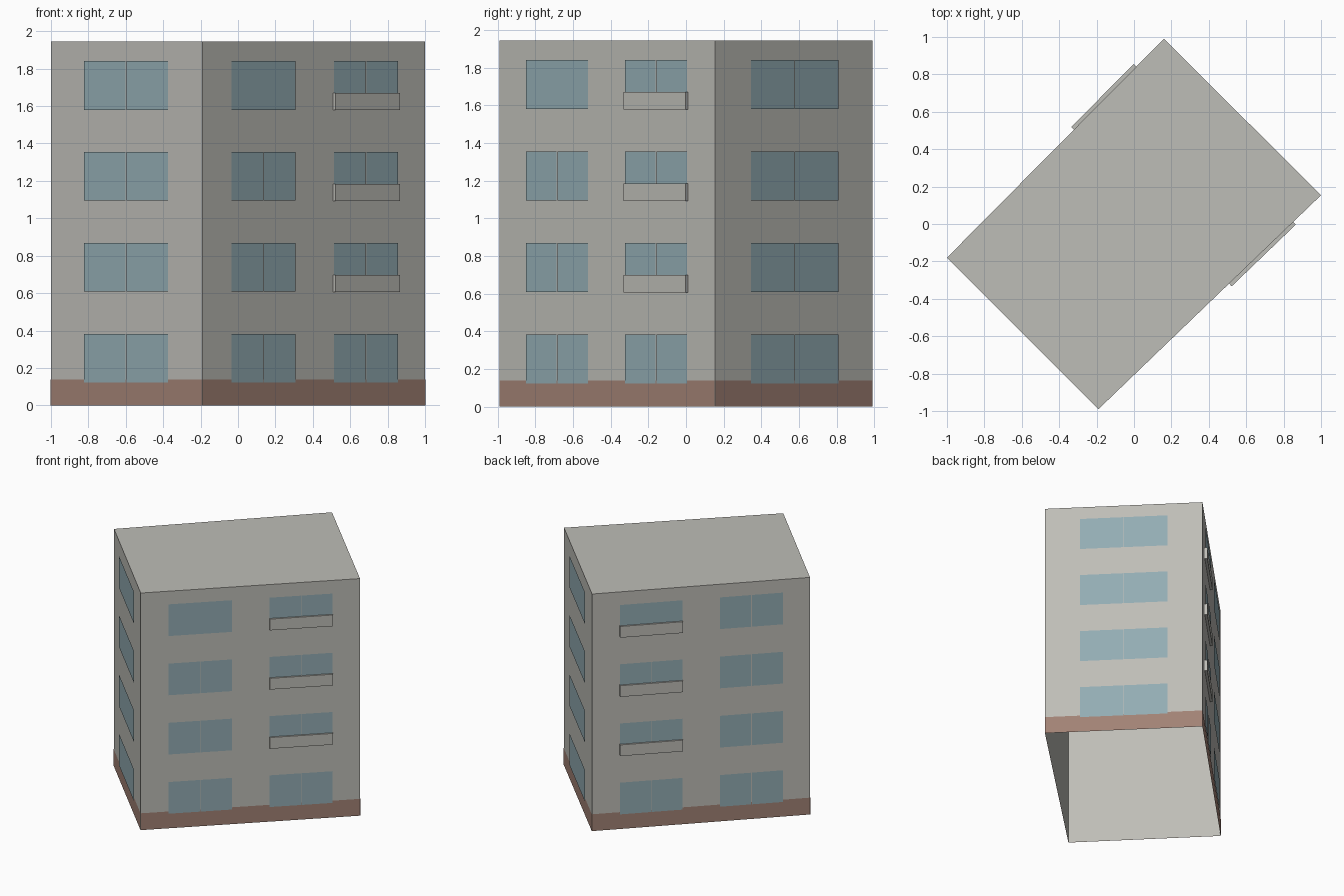
import bpy, bmesh
from mathutils import Vector

cube = bpy.data.objects.get("Cube")
if cube:
    bpy.data.objects.remove(cube, do_unlink=True)


def material(name, rgb):
    m = bpy.data.materials.new(name)
    m.use_nodes = True
    m.diffuse_color = (*rgb, 1)
    m.node_tree.nodes["Principled BSDF"].inputs["Base Color"].default_value = (*rgb, 1)
    return m


GREY = material("warm grey wall", (0.515, 0.509, 0.474))
BLUE = material("blue glass", (0.291, 0.413, 0.451))
BROWN = material("brown plinth", (0.361, 0.223, 0.178))

# Footprint corners, counter-clockwise, starting at the left end of the narrow front wall
CORNERS = [Vector(c) for c in ((-1, -0.18, 0), (-0.19, -0.99, 0), (1, 0.154, 0), (0.16, 0.99, 0))]
HEIGHT, FLOOR = 1.945, 0.486
SILL, WINDOW_H, RAIL_H = 0.122, 0.26, 0.09
GAP = 0.006


def make(name, bm, mat):
    mesh = bpy.data.meshes.new(name)
    bm.to_mesh(mesh)
    bm.free()
    mesh.materials.append(mat)
    bpy.context.collection.objects.link(bpy.data.objects.new(name, mesh))


def wall_point(side, t, z, out):
    """Point on a wall: t runs along it, out is the distance in front of it."""
    a, b = CORNERS[side], CORNERS[(side + 1) % 4]
    d = b - a
    normal = Vector((d.y, -d.x, 0)).normalized()
    return a + d * t + normal * out + Vector((0, 0, z))


def panel(bm, side, t0, t1, z0, z1, out):
    spots = ((t0, z0), (t1, z0), (t1, z1), (t0, z1))
    return bm.faces.new([bm.verts.new(wall_point(side, t, z, out)) for t, z in spots])


# Building shell: four walls and a flat roof, open below
bm = bmesh.new()
low = [bm.verts.new(c) for c in CORNERS]
top = [bm.verts.new(c + Vector((0, 0, HEIGHT))) for c in CORNERS]
for i in range(4):
    j = (i + 1) % 4
    bm.faces.new((low[i], low[j], top[j], top[i]))
bm.faces.new(top)
make("building_shell", bm, GREY)

# Plinth band round the foot of the walls
bm = bmesh.new()
for side in range(4):
    panel(bm, side, 0, 1, 0, 0.138, 0.002)
make("plinth_band", bm, BROWN)

# Windows: one wide column on the short walls, two on the long walls
SHORT, LONG = [(0.223, 0.778)], [(0.127, 0.415), (0.587, 0.875)]
SINGLE_PANE = {1: 0, 3: 0}      # top-floor column without a centre bar
BALCONY = {1: 1, 3: 0}          # column with balconies on each long wall

for side, wall in enumerate(("front_left", "front_right", "back_right", "back_left")):
    panes, rails = bmesh.new(), bmesh.new()
    length = (CORNERS[(side + 1) % 4] - CORNERS[side]).length
    half_bar = GAP / 2 / length
    for col, (t0, t1) in enumerate(LONG if side % 2 else SHORT):
        mid = (t0 + t1) / 2
        for floor in range(4):
            z = SILL + floor * FLOOR
            if floor == 3 and SINGLE_PANE.get(side) == col:
                panel(panes, side, t0, t1, z, z + WINDOW_H, 0.007)
            else:
                panel(panes, side, t0, mid - half_bar, z, z + WINDOW_H, 0.007)
                panel(panes, side, mid + half_bar, t1, z, z + WINDOW_H, 0.007)
            # Shallow balcony front covering the lower part of the window
            if floor and BALCONY.get(side) == col:
                front = panel(rails, side, t0, t1, z - 0.002, z + RAIL_H, 0.02)
                back = bmesh.ops.extrude_face_region(rails, geom=[front])
                shift = wall_point(side, 0, 0, 0) - wall_point(side, 0, 0, 0.02)
                moved = [v for v in back["geom"] if isinstance(v, bmesh.types.BMVert)]
                bmesh.ops.translate(rails, verts=moved, vec=shift)
    make(wall + "_windows", panes, BLUE)
    if side in BALCONY:
        bmesh.ops.recalc_face_normals(rails, faces=rails.faces)
        make(wall + "_balconies", rails, GREY)
    else:
        rails.free()
